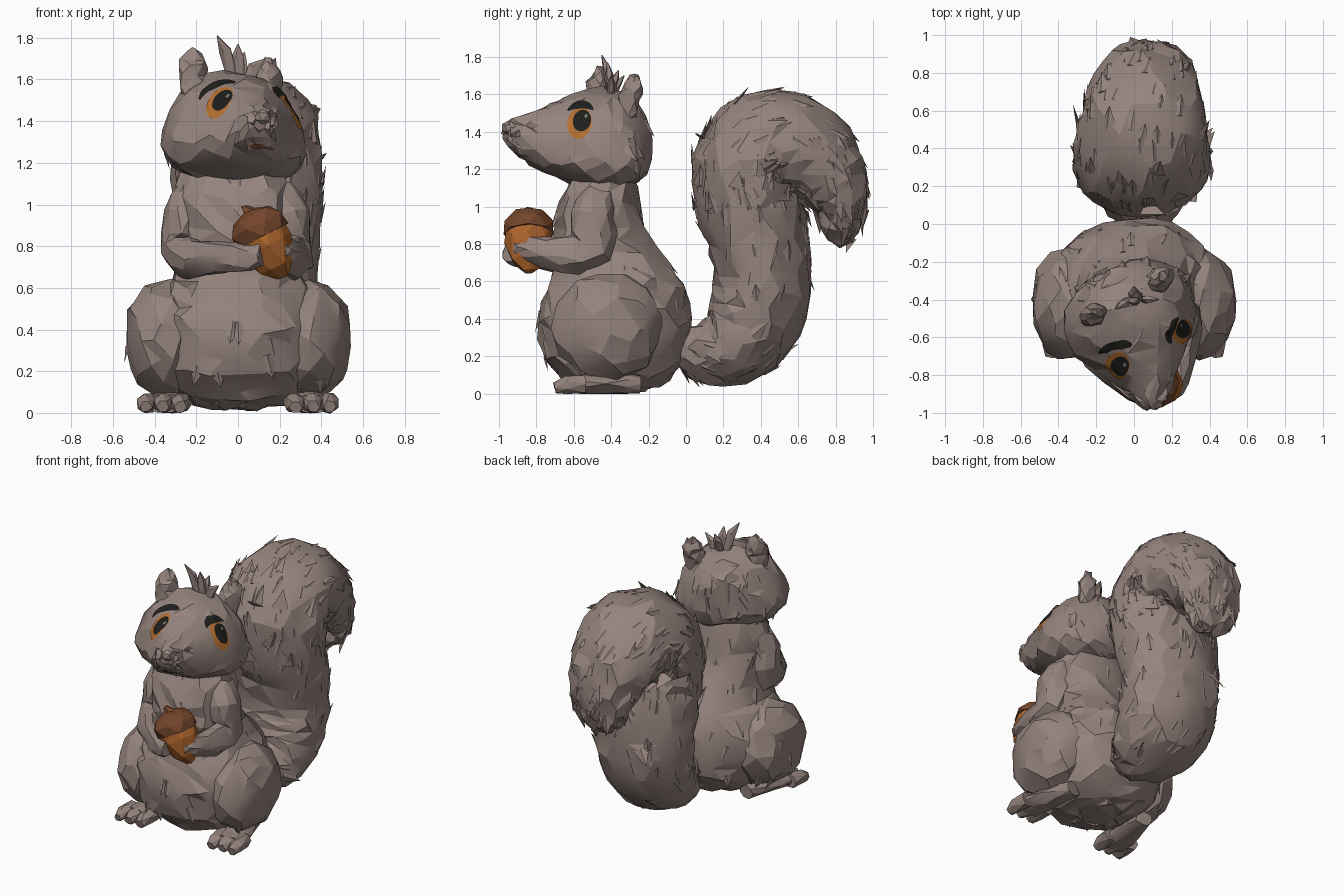
import bpy, bmesh, random
from math import sin, cos, pi, radians
from mathutils import Vector, Matrix
from mathutils.bvhtree import BVHTree

if "Cube" in bpy.data.objects:
    bpy.data.objects.remove(bpy.data.objects["Cube"])
rng = random.Random(7)
X, Z = Vector((1, 0, 0)), Vector((0, 0, 1))
# The head is turned toward the model's left and rolled a little
HEAD = (Matrix.Translation((-0.04, -0.43, 1.38)) @ Matrix.Rotation(radians(27), 4, "Z")
        @ Matrix.Rotation(radians(6), 4, "Y") @ Matrix.Translation((0, 0, -1.38)))


def material(name, rgb):
    m = bpy.data.materials.new(name)
    m.use_nodes = True
    m.diffuse_color = (*rgb, 1)
    bsdf = next(n for n in m.node_tree.nodes if n.type == "BSDF_PRINCIPLED")
    bsdf.inputs["Base Color"].default_value = (*rgb, 1)
    bsdf.inputs["Roughness"].default_value = 0.9
    return m


FUR = material("grey brown fur", (0.3, 0.23, 0.207))
NUT = material("orange nut", (0.42, 0.13, 0.025))
CAP = material("brown cap", (0.18, 0.062, 0.025))
IRIS = material("orange iris", (0.47, 0.16, 0.028))
DARK = material("near black", (0.013, 0.013, 0.012))
GLINT = material("grey glint", (0.2, 0.2, 0.19))


def smooth(st, n):
    """Catmull-Rom resampling of station tuples."""
    out = []
    for i in range(len(st) - 1):
        a, b, c, d = (st[min(max(i + k, 0), len(st) - 1)] for k in (-1, 0, 1, 2))
        for j in range(n):
            t = j / n
            out.append(tuple(q + t / 2 * (r - p + t * (2*p - 5*q + 4*r - s + t * (3*(q - r) + s - p)))
                             for p, q, r, s in zip(a, b, c, d)))
    return out + [tuple(st[-1])]


def tangent(path, i):
    return (Vector(path[min(i + 1, len(path) - 1)][:3]) - Vector(path[max(i - 1, 0)][:3])).normalized()


def finish(bm, name, mat, jitter=0.0, ratio=1.0, matrix=None, angle=20):
    for v in bm.verts:
        v.co += Vector([rng.uniform(-jitter, jitter) for _ in range(3)])
    if matrix:
        bm.transform(matrix)
    bmesh.ops.recalc_face_normals(bm, faces=bm.faces)
    me = bpy.data.meshes.new(name)
    bm.to_mesh(me)
    bm.free()
    me.materials.append(mat)
    ob = bpy.data.objects.new(name, me)
    bpy.context.collection.objects.link(ob)
    bpy.ops.object.select_all(action="DESELECT")
    ob.select_set(True)
    bpy.context.view_layer.objects.active = ob
    if ratio < 1:
        ob.modifiers.new("facets", "DECIMATE").ratio = ratio
        bpy.ops.object.modifier_apply(modifier="facets")
    bpy.ops.object.shade_smooth_by_angle(angle=radians(angle))
    return ob


def loft(name, stations, mat=FUR, axis=None, pear=0, power=1.0, sides=20, steps=3, floor=-1, **kw):
    """Skin oval rings; each station is x, y, z, half width, half depth."""
    path, bm, rings = smooth(stations, steps), bmesh.new(), []
    for i, (x, y, z, a, b) in enumerate(path):
        t = axis or tangent(path, i)
        v = t.cross(X).normalized()
        u = v.cross(t)
        ring = []
        for k in range(sides):
            w = 2 * pi * (k + 0.5 * (i % 2)) / sides
            c, s = (f * max(abs(f), 0.001) ** (power - 1) for f in (cos(w), sin(w)))
            p = Vector((x, y, z)) + u * a * c * (1 - pear * s) + v * b * s
            p.z = max(p.z, floor)
            ring.append(bm.verts.new(p))
        rings.append(ring)
    for r, s in zip(rings, rings[1:]):
        for k in range(sides):
            n = (k + 1) % sides
            bm.faces.new((r[k], r[n], s[n], s[k]))
    bm.faces.new(rings[0])
    bm.faces.new(rings[-1])
    bmesh.ops.triangulate(bm, faces=bm.faces)
    return finish(bm, name, mat, **kw)


def ball(name, centre, scale, sub=2, **kw):
    bm = bmesh.new()
    m = Matrix.Translation(centre) @ Matrix.Diagonal((*scale, 1))
    bmesh.ops.create_icosphere(bm, subdivisions=sub, radius=1, matrix=m)
    return finish(bm, name, FUR, **kw)


def add_fur(ob, count, length, flow, keep=lambda p: True):
    """Grow flat pointed locks that lie along the surface."""
    bm = bmesh.new()
    bm.from_mesh(ob.data)
    faces = [f for f in bm.faces if keep(f.calc_center_median())]
    spots = []
    for f in rng.choices(faces, [f.calc_area() for f in faces], k=count):
        w = [rng.random() + 0.1 for _ in f.verts]
        spots.append((sum((v.co * k for v, k in zip(f.verts, w)), Vector()) / sum(w), f.normal.copy()))
    for p, n in spots:
        d = flow(p) + Vector([rng.uniform(-0.3, 0.3) for _ in range(3)])
        d = (d - n * d.dot(n)).normalized()
        s, size = n.cross(d), length * rng.uniform(0.6, 1.2)
        tip = p + d * size + n * size * rng.uniform(0.0, 0.12)
        tip.y, tip.z = min(tip.y, 0.99), max(tip.z, 0.03)
        a, b, c, tip = (bm.verts.new(q) for q in (
            p - s * size * 0.45 - n * 0.012, p + s * size * 0.45 - n * 0.012, p + n * size * 0.06, tip))
        for tri in ((a, tip, c), (c, tip, b), (a, c, b), (a, b, tip)):
            bm.faces.new(tri)
    bmesh.ops.recalc_face_normals(bm, faces=bm.faces)
    bm.to_mesh(ob.data)
    bm.free()
    bpy.ops.object.shade_smooth_by_angle(angle=radians(20))


down = lambda p: Vector((0, 0.1, -1))

# Torso and belly
body = loft("body", [
    (0, -0.36, 0.02, 0.12, 0.14), (0, -0.37, 0.07, 0.28, 0.28), (0, -0.38, 0.2, 0.39, 0.385),
    (0, -0.38, 0.4, 0.44, 0.41), (0, -0.37, 0.56, 0.38, 0.37), (0, -0.4, 0.7, 0.29, 0.31),
    (-0.01, -0.46, 0.88, 0.27, 0.25), (-0.02, -0.46, 1.04, 0.28, 0.21), (-0.02, -0.43, 1.22, 0.22, 0.15)],
    axis=Z, power=0.9, jitter=0.014, ratio=0.5)
add_fur(body, 45, 0.11, down, lambda p: p.z > 0.2)

# Tail rising in a curl
tail_path = [
    (0.07, -0.02, 0.26, 0.1, 0.1), (0.06, 0.08, 0.23, 0.21, 0.165), (0.05, 0.21, 0.24, 0.29, 0.205),
    (0.04, 0.34, 0.36, 0.33, 0.255), (0.04, 0.41, 0.55, 0.34, 0.26), (0.04, 0.39, 0.8, 0.35, 0.265),
    (0.04, 0.33, 1.05, 0.36, 0.285), (0.04, 0.36, 1.24, 0.36, 0.31), (0.05, 0.5, 1.33, 0.345, 0.3),
    (0.06, 0.66, 1.27, 0.31, 0.26), (0.07, 0.77, 1.15, 0.27, 0.205), (0.07, 0.83, 1.01, 0.22, 0.14),
    (0.07, 0.82, 0.88, 0.16, 0.1), (0.07, 0.79, 0.81, 0.07, 0.05)]
tail = loft("tail", tail_path, jitter=0.014, ratio=0.55)
fine = smooth(tail_path, 4)


def along_tail(p):
    i = min(range(len(fine)), key=lambda k: (Vector(fine[k][:3]) - p).length)
    return tangent(fine, i)


add_fur(tail, 130, 0.11, along_tail)
add_fur(tail, 170, 0.11, along_tail, lambda p: p.z > 0.95)

# Head, lofted from the back of the skull to the muzzle
head = loft("head", [
    (0, 0.205, 1.35, 0.13, 0.13), (0, 0.15, 1.355, 0.24, 0.21), (0, 0.04, 1.372, 0.325, 0.262),
    (0, -0.1, 1.365, 0.34, 0.262), (0, -0.25, 1.36, 0.265, 0.215), (-0.035, -0.38, 1.355, 0.17, 0.155),
    (-0.08, -0.49, 1.375, 0.1, 0.095), (-0.1, -0.545, 1.395, 0.05, 0.045)],
    axis=Vector((0, -1, 0)), pear=0.26, power=0.82, jitter=0.01, ratio=0.5, matrix=HEAD)
skin = BVHTree.FromPolygons([v.co for v in head.data.vertices], [p.vertices for p in head.data.polygons])
unturn = HEAD.inverted()
add_fur(head, 30, 0.09, lambda p: Vector((p.x * 1.5, 0.4, -0.7)),
        lambda p: (unturn @ p).y > -0.08 and p.z < 1.55)
ball("nose", (-0.1, -0.535, 1.41), (0.05, 0.035, 0.04), sub=1, matrix=HEAD)


def patch(name, centre, normal, shape, lift, mat, ns=20, nt=4):
    """Thin plate of points (u, v) = shape(s, t) pressed onto the head."""
    n = (HEAD.to_3x3() @ Vector(normal)).normalized()
    u = Z.cross(n).normalized()
    v, c, bm, rows = n.cross(u), HEAD @ Vector(centre), bmesh.new(), []
    for j in range(nt + 1):
        row = []
        for i in range(ns + 1):
            a, b = shape(i / ns, j / nt)
            o = c + u * a + v * b
            hit = skin.ray_cast(o + n * 0.4, -n)[0]
            row.append(bm.verts.new((hit or o) + n * lift))
        rows.append(row)
    for r, q in zip(rows, rows[1:]):
        for i in range(ns):
            bm.faces.new((r[i], r[i + 1], q[i + 1], q[i]))
    bmesh.ops.remove_doubles(bm, verts=bm.verts, dist=0.0005)
    return finish(bm, name, mat)


def disc(w, h, du=0, dv=0):
    return lambda s, t: (du + w * t * cos(2 * pi * s), dv + h * t * sin(2 * pi * s))


def arc(mid, radius):
    def shape(s, t):
        w = radians(mid - 46 + 92 * s)
        r = radius + (t - 0.5) * 0.034 * (0.3 + sin(pi * s))
        return r * cos(w), r * sin(w)
    return shape


# Face details and ears
for side, tag in ((1, "left"), (-1, "right")):
    at, out = (side * 0.188, -0.255, 1.468), (side * 0.85, -0.62, 0.08)
    patch(tag + "_iris", at, out, disc(0.066, 0.086), 0.005, IRIS)
    patch(tag + "_pupil", at, out, disc(0.049, 0.058, 0.013, 0.012), 0.007, DARK)
    patch(tag + "_glint", at, out, disc(0.009, 0.01, 0.033, 0.036), 0.009, GLINT)
    patch(tag + "_brow", at, out, arc(109 - side * 17, 0.107 - side * 0.01), 0.007, DARK)
    loft(tag + "_ear", [
        (side * 0.19, 0.02, 1.5, 0.07, 0.05), (side * 0.2, 0.03, 1.6, 0.075, 0.055),
        (side * 0.205, 0.05, 1.67, 0.06, 0.05), (side * 0.205, 0.05, 1.725, 0.025, 0.02)],
        sides=7, steps=2, jitter=0.01, matrix=HEAD, angle=15)
patch("mouth", (-0.085, -0.45, 1.275), (0, -1, -0.2), disc(0.038, 0.015), 0.006, CAP)

# Tuft of hair on the crown
for x, y, z in ((-0.1, -0.45, 1.81), (0, -0.42, 1.77), (0.03, -0.36, 1.73), (0.13, -0.4, 1.7), (0, -0.33, 1.7)):
    loft("hair_lock", [(0.01 + x * 0.3, -0.4, 1.58, 0.03, 0.02), (x * 0.6, (y - 0.4) / 2, 0.4 + z * 0.74, 0.032, 0.022),
                       (x, y, z, 0.003, 0.003)], sides=5, steps=1, angle=15)

# Arms, haunches and feet
arms = {
    "left_arm": [(0.2, -0.46, 1.07, 0.07, 0.08), (0.24, -0.5, 0.95, 0.1, 0.12), (0.26, -0.51, 0.77, 0.1, 0.12),
                 (0.27, -0.66, 0.74, 0.075, 0.09), (0.23, -0.84, 0.77, 0.055, 0.065), (0.2, -0.91, 0.77, 0.035, 0.04)],
    "right_arm": [(-0.22, -0.46, 1.07, 0.08, 0.08), (-0.25, -0.5, 0.95, 0.1, 0.12), (-0.27, -0.51, 0.77, 0.1, 0.12),
                  (-0.2, -0.7, 0.74, 0.08, 0.09), (0, -0.88, 0.75, 0.06, 0.07), (0.11, -0.945, 0.755, 0.045, 0.055)]}
for name, path in arms.items():
    loft(name, path, sides=10, steps=2, jitter=0.01, angle=18)
for s, tag in ((1, "left"), (-1, "right")):
    haunch = ball(tag + "_haunch", (s * 0.35, -0.42, 0.355), (0.193, 0.295, 0.285), sub=3,
                  jitter=0.014, ratio=0.4)
    add_fur(haunch, 12, 0.1, down)
    loft(tag + "_foot", [(s * 0.29, -0.25, 0.05, 0.06, 0.05), (s * 0.33, -0.45, 0.055, 0.09, 0.055),
                         (s * 0.36, -0.62, 0.045, 0.11, 0.045)], sides=10, steps=2, floor=0, jitter=0.004)
    for k in (-1, 0, 1):
        x = s * 0.36 + k * 0.083
        loft(tag + "_toe", [(x * 0.97, -0.54, 0.05, 0.05, 0.05), (x, -0.64, 0.045, 0.048, 0.05),
                            (x, -0.7, 0.03, 0.03, 0.03)], sides=6, steps=1, floor=0, angle=15, jitter=0.004)

# Nut with its cap, tipped sideways
lean = Matrix.Translation((0.13, -0.84, 0.82)) @ Matrix.Rotation(radians(-27), 4, "Y")
loft("nut", [(0, 0, -0.19, 0.03, 0.03), (0, 0, -0.13, 0.09, 0.09), (0, 0, -0.02, 0.13, 0.13), (0, 0, 0.08, 0.125, 0.125)],
     NUT, axis=Z, sides=8, steps=1, matrix=lean, jitter=0.006, angle=10)
loft("nut_cap", [(0, 0, 0.03, 0.135, 0.135), (0, 0, 0.09, 0.14, 0.14), (0, 0, 0.145, 0.1, 0.1), (0, 0, 0.165, 0.03, 0.03),
                 (-0.01, 0, 0.2, 0.015, 0.015)], CAP, axis=Z, sides=8, steps=1, matrix=lean, jitter=0.006, angle=10)
